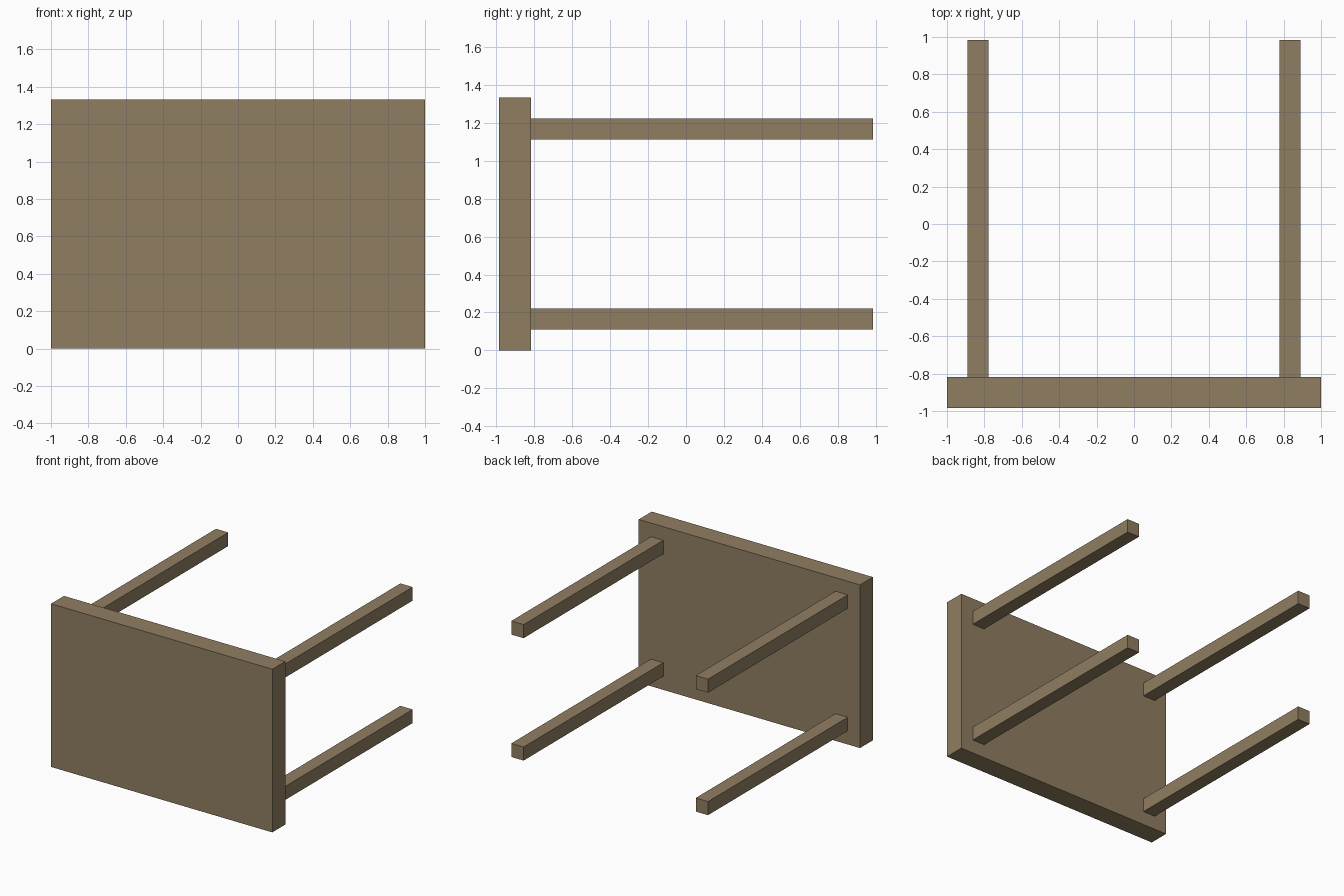
import bpy

if "Cube" in bpy.data.objects:
    bpy.data.objects.remove(bpy.data.objects["Cube"])

wood = bpy.data.materials.new("wood")
wood.diffuse_color = (0.28, 0.21, 0.12, 1)
wood.use_nodes = True
wood.node_tree.nodes["Principled BSDF"].inputs["Base Color"].default_value = wood.diffuse_color


def box(name, lo, hi):
    centre = [(a + b) / 2 for a, b in zip(lo, hi)]
    bpy.ops.mesh.primitive_cube_add(size=1, location=centre)
    ob = bpy.context.object
    ob.name = name
    ob.scale = [b - a for a, b in zip(lo, hi)]
    bpy.ops.object.transform_apply(location=False, rotation=False, scale=True)
    ob.data.materials.append(wood)
    return ob


# Table top, standing on its long edge
Y_FRONT, Y_JOIN, Y_END = -0.985, -0.818, 0.985
box("table_top", (-1, Y_FRONT, 0), (1, Y_JOIN, 1.333))

# Four square legs pointing backwards
LEG = 0.111
for side, x in (("left", -0.889), ("right", 0.778)):
    for level, z in (("lower", 0.111), ("upper", 1.111)):
        box(f"{level}_{side}_leg", (x, Y_JOIN, z), (x + LEG, Y_END, z + LEG))
